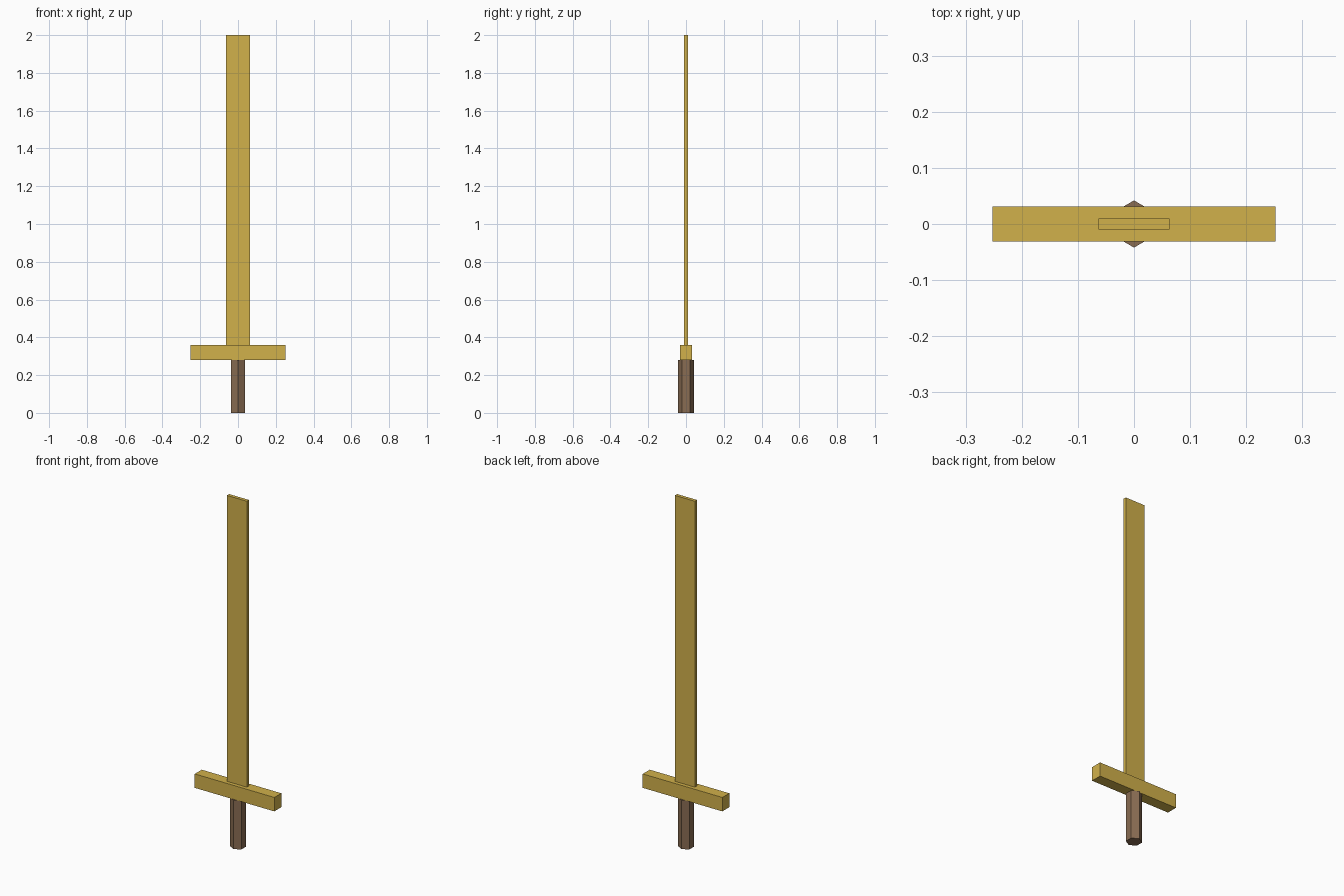
import bpy

if "Cube" in bpy.data.objects:
    bpy.data.objects.remove(bpy.data.objects["Cube"])


def material(name, color):
    mat = bpy.data.materials.new(name)
    mat.diffuse_color = color
    mat.use_nodes = True
    mat.node_tree.nodes["Principled BSDF"].inputs["Base Color"].default_value = mat.diffuse_color
    return mat


gold = material("gold", (0.64, 0.44, 0.07, 1))
brown = material("brown", (0.25, 0.15, 0.085, 1))


def box(name, width, depth, bottom, top):
    bpy.ops.mesh.primitive_cube_add(size=1, location=(0, 0, (bottom + top) / 2))
    obj = bpy.context.object
    obj.name = name
    obj.scale = (width, depth, top - bottom)
    bpy.ops.object.transform_apply(location=False, rotation=False, scale=True)
    obj.data.materials.append(gold)
    return obj


# Flat blade and crossguard
box("blade", 0.126, 0.02, 0.36, 2.0)
box("crossguard", 0.505, 0.063, 0.28, 0.36)

# Six-sided grip with corners facing front and back
bpy.ops.mesh.primitive_cylinder_add(vertices=6, radius=0.042, depth=0.28, location=(0, 0, 0.14))
grip = bpy.context.object
grip.name = "grip"
grip.data.materials.append(brown)
